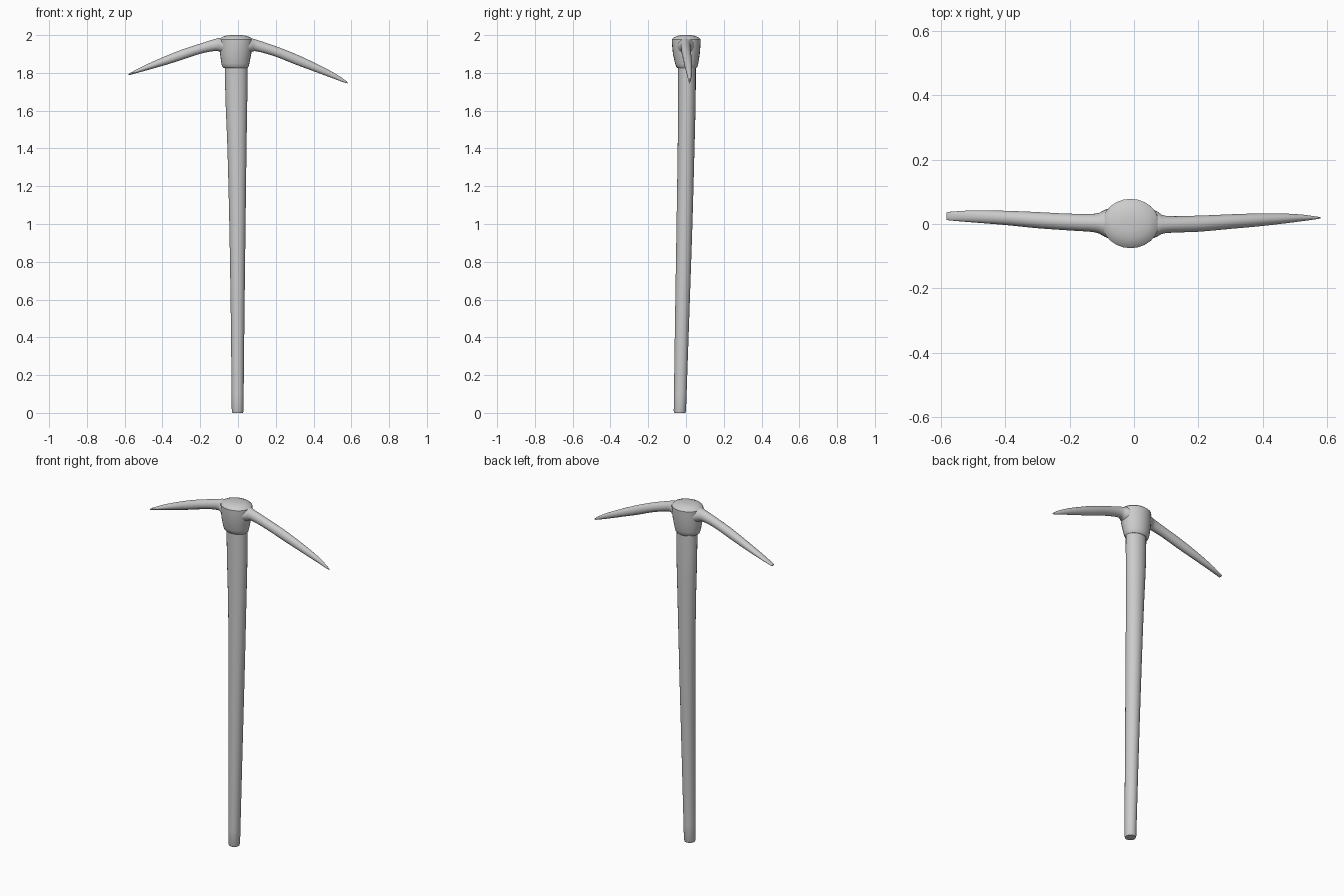
import bpy, bmesh, math
from mathutils import Vector

SIDES = 24


def spline(rows, steps):
    """Smoothly subdivide a list of section rows (Catmull-Rom)."""
    out = []
    for i in range(len(rows) - 1):
        a, b, c, d = (rows[max(0, min(len(rows) - 1, i + k))] for k in (-1, 0, 1, 2))
        for s in range(steps):
            t = s / steps
            out.append([0.5 * (2 * q + (r - p) * t + (2 * p - 5 * q + 4 * r - w) * t * t
                        + (3 * q - p - 3 * r + w) * t ** 3) for p, q, r, w in zip(a, b, c, d)])
    return out + [rows[-1]]


def loft(name, rows, axis, angle=40):
    """Skin oval sections: (position on axis, u min, u max, v min, v max)."""
    bm = bmesh.new()
    rings = []
    for p, u0, u1, v0, v1 in rows:
        ring = []
        for k in range(SIDES):
            a = 2 * math.pi * k / SIDES
            u = (u0 + u1) / 2 + (u1 - u0) / 2 * math.cos(a)
            v = (v0 + v1) / 2 + (v1 - v0) / 2 * math.sin(a)
            ring.append(bm.verts.new(Vector((u, v, p)) if axis == 'Z' else Vector((p, u, v))))
        rings.append(ring)
    for r, s in zip(rings, rings[1:]):
        for k in range(SIDES):
            j = (k + 1) % SIDES
            bm.faces.new((r[k], r[j], s[j], s[k]))
    bm.faces.new(rings[0][::-1])
    bm.faces.new(rings[-1])
    bmesh.ops.recalc_face_normals(bm, faces=bm.faces)
    mesh = bpy.data.meshes.new(name)
    bm.to_mesh(mesh)
    bm.free()
    obj = bpy.data.objects.new(name, mesh)
    bpy.context.collection.objects.link(obj)
    bpy.ops.object.select_all(action='DESELECT')
    obj.select_set(True)
    bpy.context.view_layer.objects.active = obj
    bpy.ops.object.shade_smooth_by_angle(angle=math.radians(angle))
    return obj


# Tapered, slightly leaning handle
loft("handle", [(0.0, -.030, .026, -.061, -.004)] + spline([
    (0.01, -.033, .029, -.065, .000),
    (0.50, -.038, .034, -.058, .017),
    (1.00, -.046, .040, -.050, .034),
    (1.40, -.056, .045, -.044, .045),
    (1.65, -.066, .049, -.042, .051),
    (1.86, -.070, .050, -.042, .052)], 4), 'Z')

# Flared socket around the handle top, with a shallow domed crown
loft("head_socket", [
    (1.825, -.072, .050, -.044, .054),
    (1.832, -.083, .056, -.052, .060),
    (1.850, -.088, .060, -.058, .065),
    (1.900, -.095, .070, -.069, .073),
    (1.950, -.098, .078, -.074, .077),
    (1.978, -.098, .077, -.075, .078),
    (1.987, -.090, .068, -.066, .068),
    (1.996, -.068, .045, -.047, .048),
    (2.000, -.040, .015, -.024, .024)], 'Z')

# Left arm: curves down to a narrow chisel edge
loft("chisel_arm", spline([
    (-0.04, -.060, .062, 1.885, 1.990),
    (-0.09, -.040, .044, 1.908, 1.986),
    (-0.12, -.026, .032, 1.916, 1.980),
    (-0.20, -.020, .032, 1.901, 1.955),
    (-0.30, -.013, .037, 1.868, 1.922),
    (-0.40, -.003, .041, 1.837, 1.882),
    (-0.50, .005, .042, 1.809, 1.837),
    (-0.57, .011, .038, 1.790, 1.800),
    (-0.581, .013, .036, 1.788, 1.793)], 3), 'X')

# Right arm: curves down to a point
loft("pick_arm", spline([
    (0.02, -.060, .060, 1.885, 1.988),
    (0.07, -.040, .040, 1.908, 1.982),
    (0.10, -.028, .025, 1.914, 1.975),
    (0.20, -.024, .026, 1.886, 1.941),
    (0.30, -.015, .030, 1.846, 1.902),
    (0.40, -.006, .033, 1.809, 1.856),
    (0.50, .006, .031, 1.772, 1.805),
    (0.56, .014, .024, 1.750, 1.767),
    (0.579, .018, .021, 1.745, 1.750)], 3), 'X')
